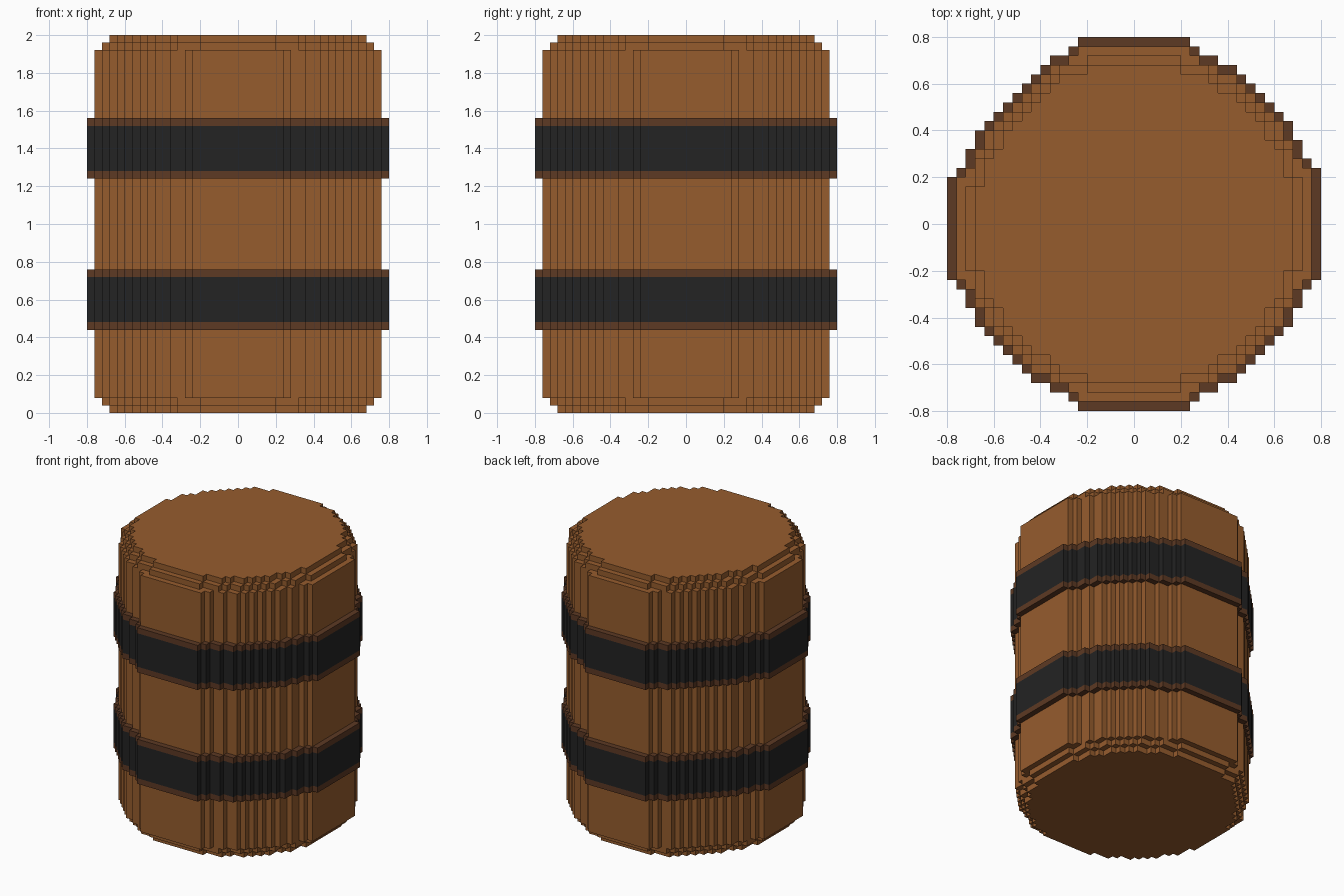
import bpy
import bmesh

default = bpy.data.objects.get("Cube")
if default:
    bpy.data.objects.remove(default, do_unlink=True)

U = 0.04  # size of one block


def material(name, rgb):
    m = bpy.data.materials.new(name)
    m.use_nodes = True
    m.diffuse_color = (*rgb, 1)
    bsdf = m.node_tree.nodes["Principled BSDF"]
    bsdf.inputs["Base Color"].default_value = (*rgb, 1)
    bsdf.inputs["Roughness"].default_value = 0.9
    return m


WOOD = material("oak brown", (0.305, 0.107, 0.027))
RIM = material("dark brown", (0.109, 0.041, 0.017))
IRON = material("iron black", (0.0168, 0.0168, 0.0168))


def clipped(corners):
    """Back-left quarter: one block slimmer than the others, except at its top steps."""
    top = max(y for x, y in corners)
    pts = {(x, y - 1) for x, y in corners} | {(x - 1, y) for x, y in corners}
    pts |= {(x, y) for x, y in corners if y >= top - 2}
    front, best = [], -1
    for x, y in sorted(pts, reverse=True):
        if y > best:
            front.append((x, y))
            best = y
    return front


def stairs(corners):
    """Stepped path through the outer corners of one quarter."""
    path = []
    for i, (x, y) in enumerate(corners):
        path.append((x, y))
        if i + 1 < len(corners):
            path.append((corners[i + 1][0], y))
    return path


def outline(half):
    """Counter-clockwise stepped disc from the corners of one eighth."""
    corners = list(dict.fromkeys(half + [(y, x) for x, y in reversed(half)]))
    q, slim = stairs(corners), stairs(clipped(corners))
    return (q + [(-x, y) for x, y in reversed(slim)]
            + [(-x, -y) for x, y in q] + [(x, -y) for x, y in reversed(q)])


def stepped_drum(name, half, levels, mats):
    """Upright prism; one material per storey between levels."""
    bm = bmesh.new()
    pts = outline(half)
    rings = [[bm.verts.new((x * U, y * U, z * U)) for x, y in pts] for z in levels]
    n = len(pts)
    slots = list(dict.fromkeys(mats))
    for k, mat in enumerate(mats):
        a, b = rings[k], rings[k + 1]
        for i in range(n):
            j = (i + 1) % n
            bm.faces.new((a[i], a[j], b[j], b[i])).material_index = slots.index(mat)
    bm.faces.new(rings[0][::-1]).material_index = slots.index(mats[0])
    bm.faces.new(rings[-1]).material_index = slots.index(mats[-1])
    mesh = bpy.data.meshes.new(name)
    bm.to_mesh(mesh)
    bm.free()
    for m in slots:
        mesh.materials.append(m)
    obj = bpy.data.objects.new(name, mesh)
    bpy.context.collection.objects.link(obj)
    return obj


# Barrel: nested drums make the stepped top and bottom edges
stepped_drum("barrel_ends", [(17, 5), (16, 8), (15, 9), (14, 11), (13, 12)], (0, 50), [WOOD])
stepped_drum("barrel_edge_step", [(18, 5), (17, 8), (16, 9), (15, 11), (14, 12), (13, 13)],
             (1, 49), [WOOD])
stepped_drum("barrel_body", [(19, 6), (18, 7), (17, 9), (16, 11), (15, 12), (14, 13)],
             (2, 48), [WOOD])

# Hoops: iron band with a dark rim above and below
HOOP = [(20, 6), (19, 7), (18, 9), (17, 11), (16, 12), (15, 13), (14, 14)]
for name, z in (("lower_hoop", 11), ("upper_hoop", 31)):
    stepped_drum(name, HOOP, (z, z + 1, z + 7, z + 8), [RIM, IRON, RIM])
